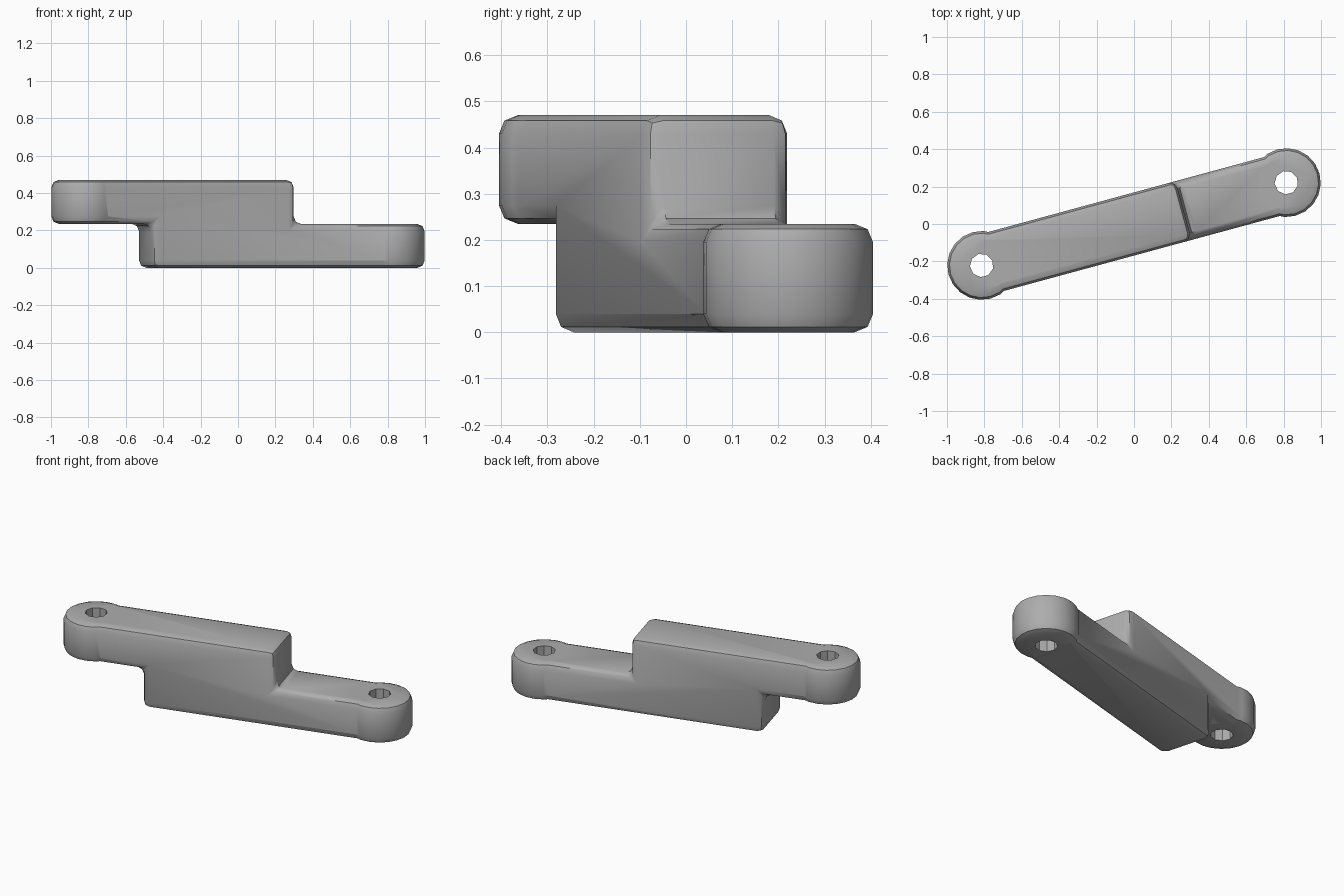
import bpy, bmesh, math

cube = bpy.data.objects.get("Cube")
if cube:
    bpy.data.objects.remove(cube, do_unlink=True)

ANGLE = math.radians(15.2)
HALF_WIDTH = 0.163
MID, TOP = 0.235, 0.47
REACH = 0.844          # distance from the middle to each eye
BOSS_RADIUS, HOLE_RADIUS = 0.184, 0.063

grey = bpy.data.materials.new("grey")
grey.use_nodes = True
colour = (0.42, 0.42, 0.42, 1)
grey.diffuse_color = colour
grey.node_tree.nodes["Principled BSDF"].inputs["Base Color"].default_value = colour


def add_object(name, bm):
    bmesh.ops.recalc_face_normals(bm, faces=bm.faces)
    mesh = bpy.data.meshes.new(name)
    bm.to_mesh(mesh)
    bm.free()
    mesh.materials.append(grey)
    ob = bpy.data.objects.new(name, mesh)
    bpy.context.collection.objects.link(ob)
    return ob


def round_edges(bm, edges, size):
    bmesh.ops.bevel(bm, geom=edges, offset=size, segments=2, profile=0.5,
                    affect='EDGES', clamp_overlap=True)


def cylinder(name, side, radius, low, high, sides, bevel=0):
    bm = bmesh.new()
    bmesh.ops.create_cone(bm, cap_ends=True, segments=sides, radius1=radius,
                          radius2=radius, depth=high - low)
    bmesh.ops.translate(bm, verts=bm.verts, vec=(side * REACH, 0, (low + high) / 2))
    if bevel:
        rims = [e for e in bm.edges if abs(e.verts[0].co.z - e.verts[1].co.z) < 1e-4]
        round_edges(bm, rims, bevel)
    return add_object(name, bm)


def combine(target, tool, operation):
    mod = target.modifiers.new("combine", 'BOOLEAN')
    mod.operation, mod.object, mod.solver = operation, tool, 'EXACT'
    bpy.context.view_layer.objects.active = target
    bpy.ops.object.modifier_apply(modifier=mod.name)
    bpy.data.objects.remove(tool, do_unlink=True)


# Stepped bar: side profile pushed across the width, then rounded
profile = [(-0.515, 0), (0.82, 0), (0.82, MID), (0.275, MID),
           (0.275, TOP), (-0.82, TOP), (-0.82, MID), (-0.515, MID)]
bm = bmesh.new()
face = bm.faces.new([bm.verts.new((u, -HALF_WIDTH, z)) for u, z in profile])
side = bmesh.ops.extrude_face_region(bm, geom=[face])
moved = [v for v in side["geom"] if isinstance(v, bmesh.types.BMVert)]
bmesh.ops.translate(bm, verts=moved, vec=(0, 2 * HALF_WIDTH, 0))
bmesh.ops.recalc_face_normals(bm, faces=bm.faces)
round_edges(bm, bm.edges[:], 0.04)
link = add_object("stepped_link", bm)

# Round eyes at both ends, with bolt holes
for side, low, high in ((-1, MID, TOP), (1, 0, MID)):
    combine(link, cylinder("eye", side, BOSS_RADIUS, low, high, 20, 0.04), 'UNION')
for side in (-1, 1):
    combine(link, cylinder("hole", side, HOLE_RADIUS, -0.2, 0.7, 9), 'DIFFERENCE')

# Turn in plan and shade
link.rotation_euler.z = ANGLE
bpy.ops.object.select_all(action='DESELECT')
link.select_set(True)
bpy.context.view_layer.objects.active = link
bpy.ops.object.transform_apply(location=False, rotation=True, scale=False)
bpy.ops.object.shade_smooth_by_angle(angle=math.radians(35))
